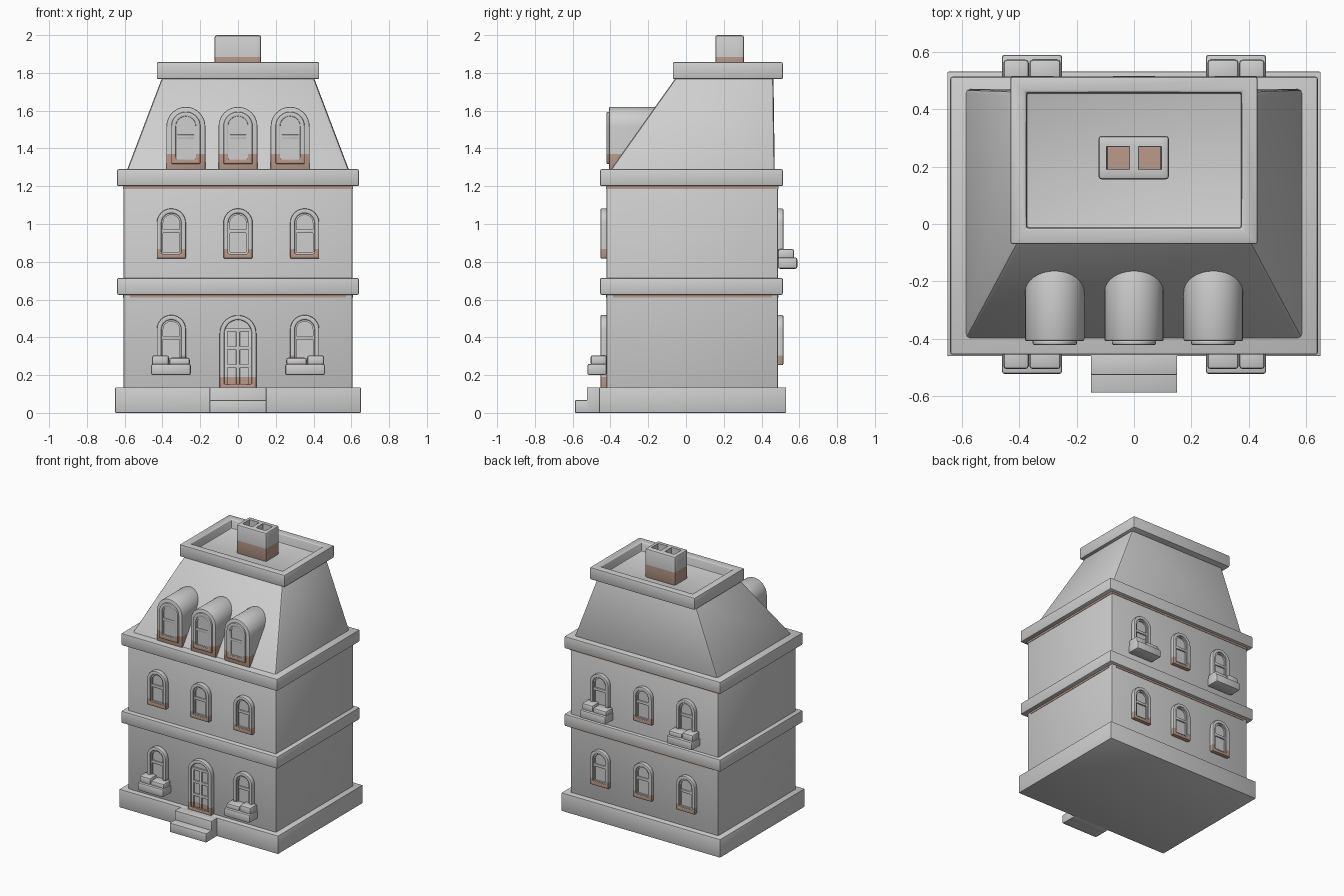
import bpy, bmesh, math
from mathutils import Vector

cube = bpy.data.objects.get("Cube")
if cube:
    bpy.data.objects.remove(cube, do_unlink=True)


def material(name, rgb):
    m = bpy.data.materials.new(name)
    m.use_nodes = True
    m.diffuse_color = (*rgb, 1)
    bsdf = m.node_tree.nodes["Principled BSDF"]
    bsdf.inputs["Base Color"].default_value = (*rgb, 1)
    bsdf.inputs["Roughness"].default_value = 0.8
    return m


STONE = material("stone grey", (0.62, 0.62, 0.62))
CLAY = material("clay brown", (0.50, 0.33, 0.26))


# ---------- helpers ----------
def round_edges(bm, width):
    """Bevel every edge that is sharper than 40 degrees."""
    bm.normal_update()
    edges = [e for e in bm.edges if len(e.link_faces) == 2
             and e.calc_face_angle() > math.radians(40)]
    bmesh.ops.bevel(bm, geom=edges, offset=width, segments=2, profile=0.5,
                    affect='EDGES', clamp_overlap=True)


def slice_at(bm, co, normal):
    bmesh.ops.bisect_plane(bm, geom=bm.verts[:] + bm.edges[:] + bm.faces[:],
                           dist=1e-5, plane_co=co, plane_no=normal)


def finish(bm, name, bevel=0, clay_below=None, mat=STONE):
    """Round, colour by height, shade and link a part."""
    bmesh.ops.recalc_face_normals(bm, faces=bm.faces[:])
    if bevel:
        round_edges(bm, bevel)
    if clay_below is not None:
        slice_at(bm, (0, 0, clay_below), (0, 0, 1))
        for f in bm.faces:
            f.material_index = int(f.calc_center_median().z < clay_below)
    me = bpy.data.meshes.new(name)
    bm.to_mesh(me)
    bm.free()
    me.materials.append(mat)
    if clay_below is not None:
        me.materials.append(CLAY)
    ob = bpy.data.objects.new(name, me)
    bpy.context.scene.collection.objects.link(ob)
    me.shade_smooth()
    me.set_sharp_from_angle(angle=math.radians(35))
    return ob


def box_mesh(x, y, z):
    bm = bmesh.new()
    bmesh.ops.create_cube(bm, size=1)
    for v in bm.verts:
        v.co = [r[0] if c < 0 else r[1] for c, r in zip(v.co, (x, y, z))]
    return bm


def box(name, x, y, z, bevel=0.008, **kw):
    return finish(box_mesh(x, y, z), name, bevel, **kw)


def arch(cx, half, z0, z1, steps=16):
    """Outline of a round-topped opening, as (x, z) points."""
    top = [(cx + half * math.cos(math.pi * i / steps),
            z1 - half + half * math.sin(math.pi * i / steps)) for i in range(steps + 1)]
    return [(cx - half, z0), (cx + half, z0)] + top


def arch_solid(name, outline, y0, y1, **kw):
    bm = bmesh.new()
    a = [bm.verts.new((x, y0, z)) for x, z in outline]
    b = [bm.verts.new((x, y1, z)) for x, z in outline]
    bm.faces.new(a)
    bm.faces.new(b)
    n = len(a)
    for i in range(n):
        j = (i + 1) % n
        bm.faces.new((a[i], a[j], b[j], b[i]))
    return finish(bm, name, **kw)


def arch_ring(name, cx, half, z0, z1, t, y0, y1, **kw):
    bm = bmesh.new()
    outer = arch(cx, half, z0, z1)
    inner = arch(cx, half - t, z0 + t, z1 - t)
    loops = [[bm.verts.new((x, y, z)) for x, z in pts]
             for pts, y in ((outer, y0), (outer, y1), (inner, y1), (inner, y0))]
    n = len(outer)
    for k in range(4):
        p, q = loops[k], loops[(k + 1) % 4]
        for i in range(n):
            j = (i + 1) % n
            bm.faces.new((p[i], p[j], q[j], q[i]))
    return finish(bm, name, **kw)


def window(name, cx, z0, wall, side, depth=0.033, height=0.265, clay=0.05):
    """Round-topped window: frame, thin sash, pane and crossbar."""
    back = wall - side * 0.005

    def out(k):
        return wall + side * depth * k
    z1 = z0 + height
    arch_ring(name + "_frame", cx, 0.077, z0, z1, 0.025, back, out(1),
              bevel=0.006, clay_below=z0 + clay)
    arch_ring(name + "_sash", cx, 0.053, z0 + 0.024, z1 - 0.024, 0.010, back, out(0.65))
    arch_solid(name + "_pane", arch(cx, 0.05, z0 + 0.025, z1 - 0.025), back, out(0.25))
    box(name + "_crossbar", (cx - 0.046, cx + 0.046), sorted((back, out(0.6))),
        (z0 + 0.135, z0 + 0.155), 0.003)


def flower_box(name, s, z, wall, side):
    """Planter with a narrow outer and a wide inner block of plants."""
    def span(a, b):
        return sorted((s * a, s * b))

    def reach(d):
        return sorted((wall, wall + side * d))
    box(name + "_trough", span(0.25, 0.46), reach(0.102), (z, z + 0.06), 0.01)
    box(name + "_outer_plant", span(0.366, 0.455), reach(0.085), (z + 0.05, z + 0.105), 0.012)
    box(name + "_inner_plant", span(0.255, 0.364), reach(0.085), (z + 0.05, z + 0.092), 0.012)


# ---------- plinth, steps, walls, bands ----------
FRONT, BACK, WALL_X = -0.42, 0.487, 0.605
box("plinth", (-0.65, 0.65), (-0.46, 0.53), (0, 0.135), 0.004)
box("upper_step", (-0.15, 0.15), (-0.525, -0.44), (0, 0.135), 0.004)
box("lower_step", (-0.15, 0.15), (-0.587, -0.44), (0, 0.067), 0.004)
box("walls", (-WALL_X, WALL_X), (FRONT, BACK), (0.12, 1.22), 0.006)
for name, z, inset in (("lower", 0.625, 0.033), ("upper", 1.2, 0.0)):
    box(name + "_band", (-0.64, 0.64), (-0.455, 0.513), (z, z + 0.09), 0.009)
    # thin clay trim under the band
    w = WALL_X - inset
    box(name + "_trim_front_back", (-w, w), (FRONT - 0.003, BACK + 0.003),
        (z - 0.014, z + 0.01), 0, mat=CLAY)
    box(name + "_trim_sides", (-WALL_X - 0.003, WALL_X + 0.003),
        (FRONT + inset, BACK - inset), (z - 0.014, z + 0.01), 0, mat=CLAY)

# ---------- mansard roof with upright back ----------
bm = box_mesh((-0.59, 0.59), (-0.405, 0.47), (1.28, 1.78))
for v in bm.verts:
    if v.co.z > 1.5:
        v.co.x *= 0.40 / 0.59
        v.co.y = -0.05 if v.co.y < 0 else 0.463
finish(bm, "mansard_roof", 0.015)

# ---------- roof cornice with sunken floor ----------
bm = box_mesh((-0.43, 0.43), (-0.07, 0.513), (1.767, 1.857))
bm.normal_update()
top = max(bm.faces, key=lambda f: f.calc_center_median().z)
for width in (0.055, 0.001):
    bmesh.ops.inset_individual(bm, faces=[top], thickness=width, use_even_offset=True)
for v in top.verts:
    v.co.z = 1.79
finish(bm, "roof_cornice", 0.008)

# ---------- chimney with two flues ----------
bm = box_mesh((-0.124, 0.122), (0.155, 0.307), (1.78, 2.0))
round_edges(bm, 0.012)
for x in (-0.095, -0.015, 0.015, 0.095):
    slice_at(bm, (x, 0, 0), (1, 0, 0))
for y in (0.19, 0.27):
    slice_at(bm, (0, y, 0), (0, 1, 0))
bm.normal_update()
flues = []
for f in bm.faces:
    c = f.calc_center_median()
    if c.z > 1.99 and 0.02 < abs(c.x) < 0.09 and 0.195 < c.y < 0.265:
        flues.append(f)
bmesh.ops.inset_individual(bm, faces=flues, thickness=0.002, use_even_offset=True)
for f in flues:
    for v in f.verts:
        v.co.z = 1.88
finish(bm, "chimney", clay_below=1.885)

# ---------- windows, dormers, flower boxes ----------
for label, s in (("right", -1), ("middle", 0), ("left", 1)):
    cx = 0.353 * s
    window(label + "_front_upper_window", cx, 0.817, FRONT, -1)
    window(label + "_back_upper_window", cx, 0.817, BACK, 1, depth=0.028)
    window(label + "_back_lower_window", cx, 0.253, BACK, 1, depth=0.028)
    dx = 0.276 * s
    arch_solid(label + "_dormer", arch(dx, 0.103, 1.28, 1.62), -0.408, -0.14,
               bevel=0.006, clay_below=1.37)
    window(label + "_dormer_window", dx, 1.318, -0.408, -1, 0.013, 0.276, 0.052)
    if s:
        window(label + "_front_lower_window", cx, 0.253, FRONT, -1)
        flower_box(label + "_front_flower_box", s, 0.2, FRONT, -1)
        flower_box(label + "_back_flower_box", s, 0.763, BACK, 1)

# ---------- front door ----------
SILL = 0.19
arch_ring("door_frame", 0, 0.097, 0.125, 0.517, 0.025, FRONT + 0.005, FRONT - 0.033,
          bevel=0.006, clay_below=SILL)
arch_solid("door_leaf", arch(0, 0.075, 0.13, 0.495), FRONT + 0.005, FRONT - 0.008,
           clay_below=SILL)
rail_y = (FRONT - 0.02, FRONT)
for i, z in enumerate((0.135, 0.237, 0.333, 0.428)):
    box(f"door_rail_{i}", (-0.073, 0.073), rail_y, (z, z + 0.019), 0.003, clay_below=SILL)
for label, x in (("right_stile", -0.066), ("middle_stile", 0), ("left_stile", 0.066)):
    box("door_" + label, (x - 0.01, x + 0.01), rail_y, (0.135, 0.44), 0.003, clay_below=SILL)
